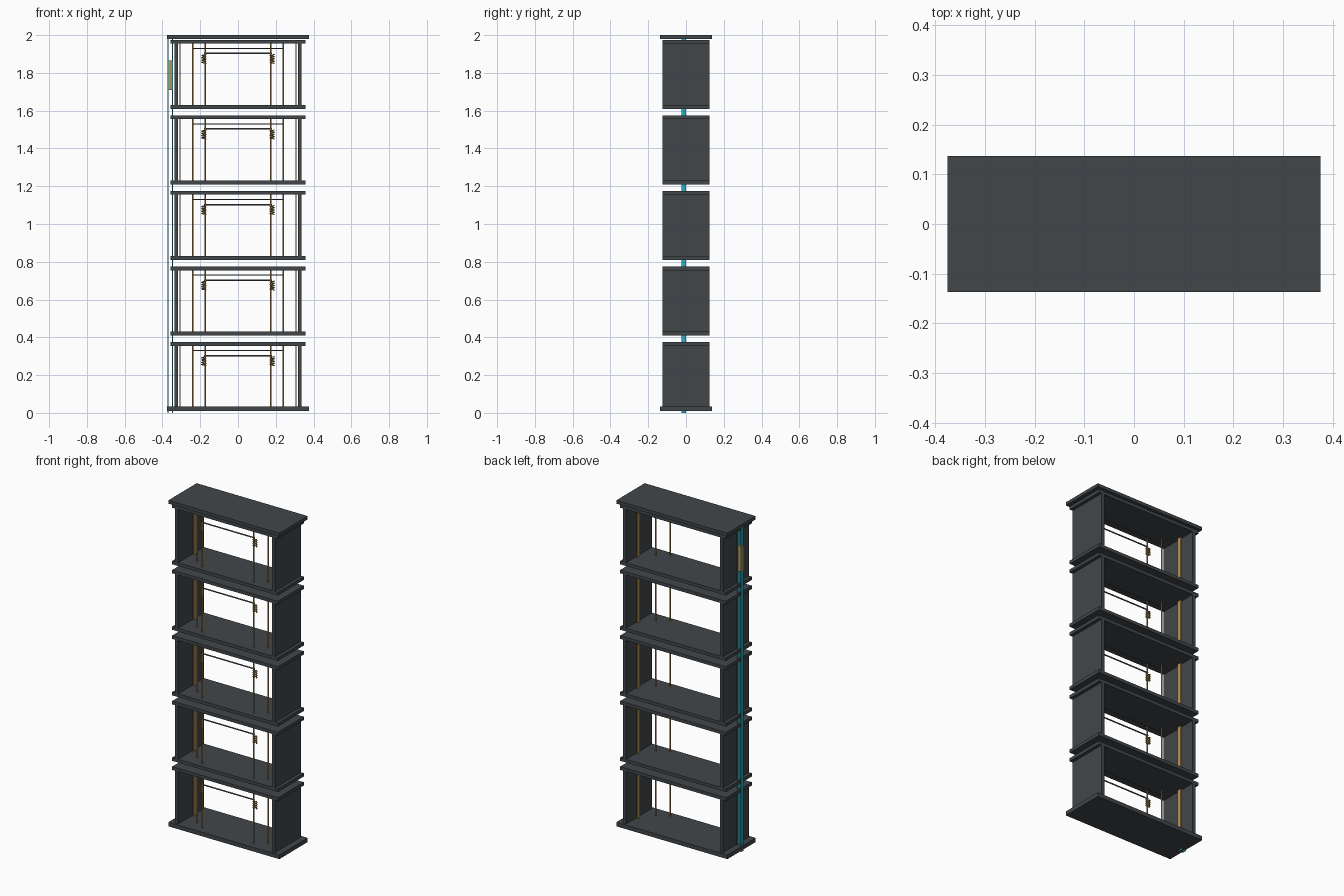
import bpy, math

if "Cube" in bpy.data.objects:
    bpy.data.objects.remove(bpy.data.objects["Cube"])


def material(name, rgb):
    m = bpy.data.materials.new(name)
    m.diffuse_color = (*rgb, 1)
    m.use_nodes = True
    m.node_tree.nodes["Principled BSDF"].inputs["Base Color"].default_value = m.diffuse_color
    return m


CASE = material("dark_grey", (0.055, 0.062, 0.068))
STEEL = material("steel", (0.10, 0.11, 0.12))
BRASS = material("brass", (0.50, 0.30, 0.09))
BELT = material("cyan", (0.03, 0.42, 0.52))


def box(name, x, y, z, mat):
    """Box from (min, max) ranges on each axis."""
    bpy.ops.mesh.primitive_cube_add(size=1, location=[sum(r) / 2 for r in (x, y, z)])
    o = bpy.context.object
    o.name = name
    o.scale = [r[1] - r[0] for r in (x, y, z)]
    o.data.materials.append(mat)


def curve(name, pts, radius, mat):
    """Round wire through a list of points."""
    c = bpy.data.curves.new(name, 'CURVE')
    c.dimensions = '3D'
    c.bevel_depth = radius
    c.bevel_resolution = 2
    c.use_fill_caps = True
    s = c.splines.new('POLY')
    s.points.add(len(pts) - 1)
    for p, q in zip(s.points, pts):
        p.co = (*q, 1)
    o = bpy.data.objects.new(name, c)
    bpy.context.collection.objects.link(o)
    c.materials.append(mat)


def coil(name, x, y, z0, z1, turns, radius, wire, mat):
    n = turns * 12
    curve(name, [(x + radius * math.cos(i * math.tau / 12),
                  y + radius * math.sin(i * math.tau / 12),
                  z0 + (z1 - z0) * i / n) for i in range(n + 1)], wire, mat)


# Base and cap
D = 0.125
box("base_plate", (-0.375, 0.375), (-0.137, 0.137), (0.01, 0.035), CASE)
box("top_cap", (-0.375, 0.375), (-0.137, 0.137), (1.98, 2.0), CASE)

# Five stacked open modules
for k in range(5):
    z = 0.4 * k
    box("module_roof", (-0.357, 0.357), (-D, D), (z + 0.355, z + 0.375), CASE)
    if k:
        box("module_floor", (-0.357, 0.357), (-D, D), (z + 0.01, z + 0.03), CASE)
    for s in (-1, 1):
        box("side_wall", sorted((s * 0.317, s * 0.337)), (-D, D), (z + 0.02, z + 0.365), CASE)
        # Guide strip on the inner wall, then the two upright rods
        box("guide_strip", sorted((s * 0.304, s * 0.311)), (0.01, 0.035), (z + 0.03, z + 0.355), BRASS)
        for x, y in ((0.24, -0.05), (0.174, -0.095)):
            curve("upright_rod", [(s * x, y, z + 0.03), (s * x, y, z + 0.355)], 0.004, BRASS)
        # Coil spring at each end of the front bar
        coil("coil_spring", s * 0.181, -0.095, z + 0.25, z + 0.298, 4, 0.011, 0.003, BRASS)
    # Cross bars
    curve("rear_bar", [(-0.24, -0.05, z + 0.33), (0.24, -0.05, z + 0.33)], 0.003, STEEL)
    curve("front_bar", [(-0.18, -0.095, z + 0.303), (0.18, -0.095, z + 0.303)], 0.004, STEEL)

# Two belt runs along the left side, with a clamp block
for x in (-0.37, -0.347):
    box("belt_run", (x - 0.002, x + 0.002), (-0.025, 0.0), (0.0, 1.98), BELT)
box("belt_clamp", (-0.374, -0.345), (-0.023, -0.002), (1.71, 1.865), BRASS)
